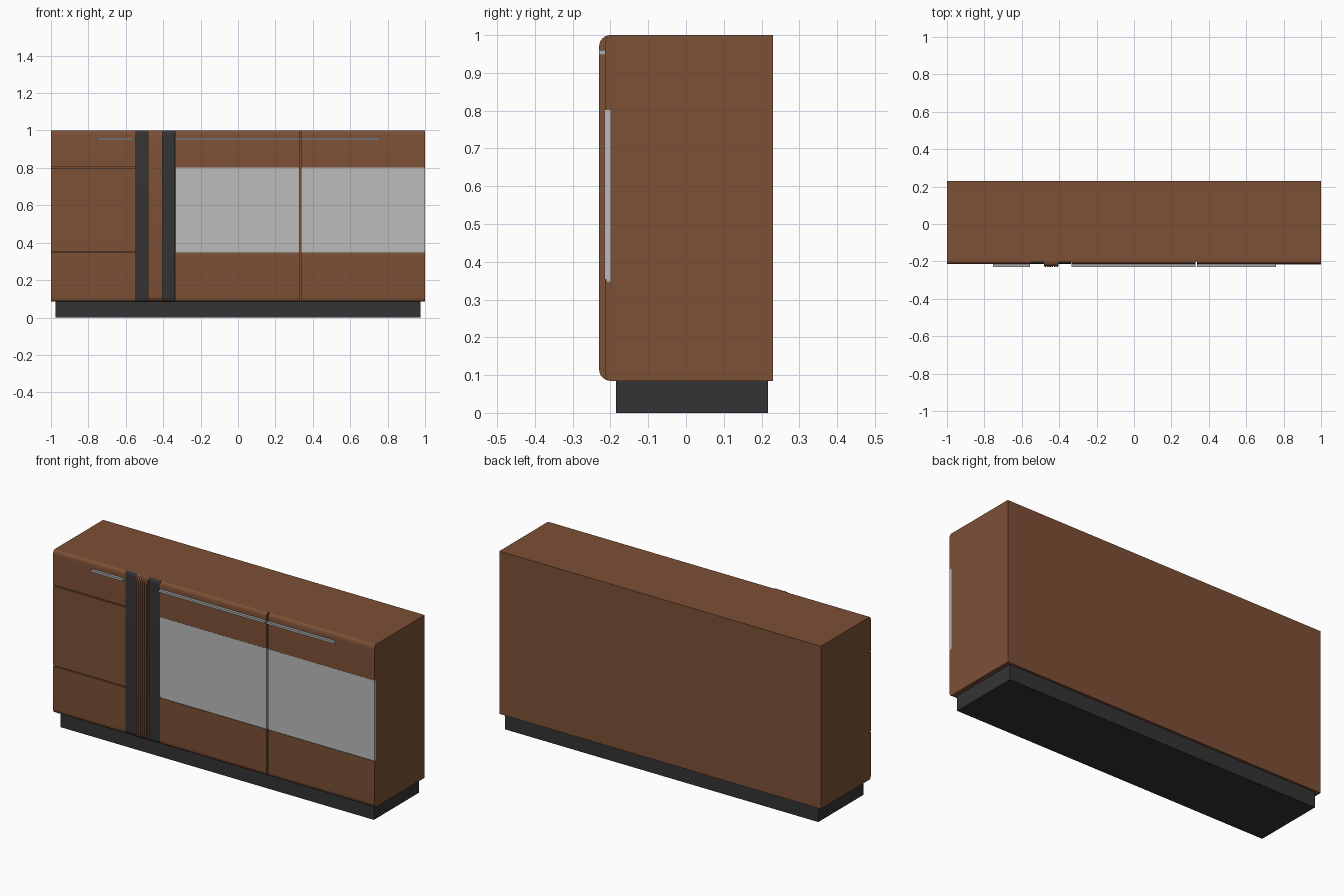
import bpy
import bmesh
from math import sin, cos, pi

cube = bpy.data.objects.get("Cube")
if cube:
    bpy.data.objects.remove(cube, do_unlink=True)


def material(name, rgb):
    m = bpy.data.materials.new(name)
    m.use_nodes = True
    m.diffuse_color = (*rgb, 1)
    m.node_tree.nodes["Principled BSDF"].inputs["Base Color"].default_value = (*rgb, 1)
    return m


WOOD = material("brown wood", (0.205, 0.08, 0.037))
DARK = material("charcoal", (0.034, 0.034, 0.034))
GLASS = material("frosted grey glass", (0.5, 0.5, 0.5))
METAL = material("grey metal", (0.4, 0.42, 0.43))

BOTTOM, TOP = 0.085, 1.0      # carcass height range
BACK, FRONT = 0.23, -0.2      # carcass depth range
DOOR = -0.215                 # door face
GAP = 0.003                   # half of a shadow gap
LOW, HIGH = 0.35, 0.802       # panel joints


def extrude_profile(name, x0, x1, profile, mat):
    """Extrude a closed (y, z) outline along x."""
    bm = bmesh.new()
    face = bm.faces.new([bm.verts.new((x0, y, z)) for y, z in profile])
    new = bmesh.ops.extrude_face_region(bm, geom=[face])["geom"]
    verts = [v for v in new if isinstance(v, bmesh.types.BMVert)]
    bmesh.ops.translate(bm, verts=verts, vec=(x1 - x0, 0, 0))
    bmesh.ops.recalc_face_normals(bm, faces=bm.faces)
    mesh = bpy.data.meshes.new(name)
    bm.to_mesh(mesh)
    bm.free()
    mesh.materials.append(mat)
    obj = bpy.data.objects.new(name, mesh)
    bpy.context.collection.objects.link(obj)
    bpy.ops.object.select_all(action="DESELECT")
    obj.select_set(True)
    bpy.context.view_layer.objects.active = obj
    bpy.ops.object.shade_smooth_by_angle(angle=pi / 6)
    return obj


def box(name, x0, x1, y0, y1, z0, z1, mat):
    return extrude_profile(name, x0, x1, [(y0, z0), (y1, z0), (y1, z1), (y0, z1)], mat)


def facade(name, x0, x1, z0, z1, face, mat, radius=0.025):
    """Front panel whose outer corners are rounded at the cabinet's top and bottom."""
    depth = FRONT - face
    arc = [k * pi / 12 for k in range(7)]
    low = [(face, z0)]
    high = [(face, z1)]
    if z0 == BOTTOM:
        low = [(FRONT - depth * sin(a), z0 + radius * (1 - cos(a))) for a in arc]
    if z1 == TOP:
        high = [(FRONT - depth * cos(a), z1 - radius * (1 - sin(a))) for a in arc]
    outline = low + high
    if z0 != BOTTOM:
        outline.insert(0, (FRONT, z0))
    if z1 != TOP:
        outline.append((FRONT, z1))
    return extrude_profile(name, x0, x1, outline, mat)


# Carcass and recessed plinth
box("carcass", -1, 1, FRONT, BACK, BOTTOM, TOP, WOOD)
box("plinth", -0.975, 0.975, -0.185, 0.217, 0, BOTTOM, DARK)

# Wooden door with two horizontal joints
facade("side_door_lower", -1, -0.55, BOTTOM, LOW - GAP, DOOR, WOOD)
facade("side_door_middle", -1, -0.55, LOW + GAP, HIGH - GAP, DOOR, WOOD)
facade("side_door_upper", -1, -0.55, HIGH + GAP, TOP, DOOR, WOOD)

# Two glazed doors
for side, x0, x1 in (("inner", -0.335, 0.328), ("outer", 0.338, 1)):
    facade(side + "_door_lower", x0, x1, BOTTOM, LOW - GAP, DOOR, WOOD)
    facade(side + "_door_upper", x0, x1, HIGH, TOP, DOOR, WOOD)
    box(side + "_glass", x0, x1, DOOR - 0.001, FRONT, LOW + GAP, HIGH, GLASS)
    box(side + "_glass_edge", x0, x1, DOOR + 0.003, FRONT, LOW - GAP, LOW + GAP, METAL)

# Dark uprights beside the raised, ribbed wooden strip
for side, x0, x1 in (("right", -0.55, -0.481), ("left", -0.405, -0.337)):
    facade(side + "_dark_upright", x0, x1, BOTTOM, TOP, -0.213, DARK)
facade("ribbed_strip", -0.481, -0.405, BOTTOM, TOP, -0.225, WOOD, 0.03)
RIBS = 6
pitch = 0.076 / RIBS
for i in range(RIBS):
    x = -0.481 + i * pitch
    facade("strip_rib", x + 0.002, x + pitch - 0.002, BOTTOM, TOP, -0.23, WOOD, 0.03)

# Slim bar handles
for side, x0, x1 in (("side", -0.755, -0.556), ("inner", -0.333, 0.328), ("outer", 0.338, 0.76)):
    box(side + "_handle", x0, x1, -0.23, -0.212, 0.948, 0.96, METAL)
